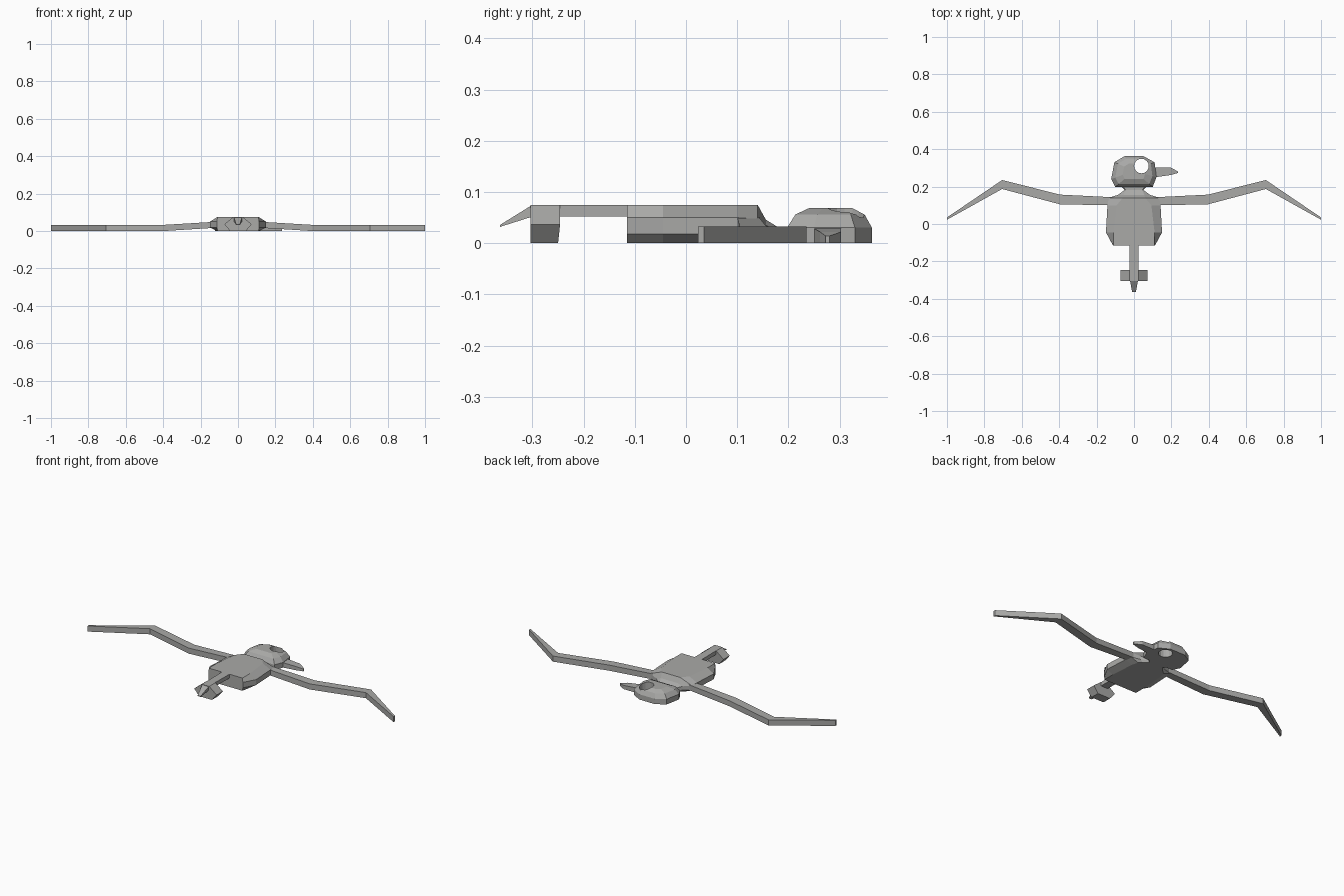
import bpy, bmesh, math

if "Cube" in bpy.data.objects:
    bpy.data.objects.remove(bpy.data.objects["Cube"])

grey = bpy.data.materials.new("plain grey")
grey.diffuse_color = (0.4, 0.4, 0.39, 1)
grey.use_nodes = True
grey.node_tree.nodes["Principled BSDF"].inputs["Base Color"].default_value = grey.diffuse_color


def loft(name, rings, mirror=False):
    """Skin a list of equal-length point rings and cap both ends."""
    bm = bmesh.new()
    vs = [[bm.verts.new(p) for p in r] for r in rings]
    n = len(rings[0])
    for a, b in zip(vs, vs[1:]):
        for i in range(n):
            j = (i + 1) % n
            bm.faces.new((a[i], a[j], b[j], b[i]))
    bm.faces.new(vs[0])
    bm.faces.new(vs[-1])
    bmesh.ops.remove_doubles(bm, verts=bm.verts, dist=1e-5)
    if mirror:
        dup = bmesh.ops.duplicate(bm, geom=bm.verts[:] + bm.edges[:] + bm.faces[:])
        for v in dup["geom"]:
            if isinstance(v, bmesh.types.BMVert):
                v.co.x *= -1
    bmesh.ops.recalc_face_normals(bm, faces=bm.faces)
    me = bpy.data.meshes.new(name)
    bm.to_mesh(me)
    bm.free()
    me.materials.append(grey)
    ob = bpy.data.objects.new(name, me)
    bpy.context.collection.objects.link(ob)
    return ob


def box_x(x, y0, y1, z0, z1):
    return [(x, y0, z0), (x, y1, z0), (x, y1, z1), (x, y0, z1)]


def box_y(y, w, z0, z1):
    return [(-w, y, z0), (w, y, z0), (w, y, z1), (-w, y, z1)]


def body_ring(y, xt, zt, xs, z2, z1, xb):
    half = [(xb, y, 0), (xs, y, z1), (xs, y, z2), (xt, y, zt)]
    return half + [(-x, yy, z) for x, yy, z in reversed(half)]


# Faceted body running into the neck
loft("body_and_neck", [body_ring(*s) for s in (
    (-0.115, 0.11, 0.075, 0.112, 0.05, 0.018, 0.11),
    (-0.045, 0.11, 0.075, 0.15, 0.05, 0.018, 0.11),
    (0.10, 0.093, 0.075, 0.142, 0.05, 0.018, 0.10),
    (0.14, 0.06, 0.075, 0.135, 0.047, 0.018, 0.09),
    (0.156, 0.055, 0.046, 0.085, 0.035, 0.015, 0.07),
    (0.182, 0.045, 0.03, 0.05, 0.022, 0.01, 0.045),
    (0.215, 0.07, 0.03, 0.08, 0.022, 0.01, 0.07))])

# Long bent wings
loft("wings", [
    box_x(0.11, 0.10, 0.143, 0.018, 0.05),
    box_x(0.395, 0.105, 0.157, 0, 0.033),
    box_x(0.705, 0.187, 0.235, 0, 0.033),
    box_x(1.0, 0.023, 0.035, 0, 0.033)], mirror=True)

# Domed head with a round eye hole straight through
outline = [(-0.10, 0.198), (0.10, 0.198), (0.12, 0.25), (0.11, 0.33),
           (0.05, 0.363), (-0.05, 0.363), (-0.105, 0.33), (-0.122, 0.24)]
head = loft("head", [[(x * s, 0.285 + (y - 0.285) * s, z) for x, y in outline]
                     for s, z in ((1, 0), (1, 0.031), (0.82, 0.056), (0.5, 0.069))])
cutter = loft("eye_cutter", [[(0.04 + 0.039 * math.cos(a * math.pi / 8),
                              0.31 + 0.039 * math.sin(a * math.pi / 8), z)
                             for a in range(16)] for z in (-0.1, 0.2)])
mod = head.modifiers.new("eye_hole", 'BOOLEAN')
mod.object = cutter
mod.operation = 'DIFFERENCE'
mod.solver = 'EXACT'
bpy.context.view_layer.objects.active = head
bpy.ops.object.modifier_apply(modifier=mod.name)
bpy.data.objects.remove(cutter)

# Beak pointing to the side
loft("beak", [
    box_x(0.10, 0.248, 0.303, 0, 0.03),
    box_x(0.195, 0.262, 0.303, 0, 0.022),
    box_x(0.236, 0.273, 0.28, 0, 0.014)])

# Tail bar with a drooping tip
loft("tail", [
    box_y(-0.10, 0.025, 0.052, 0.075),
    box_y(-0.30, 0.022, 0.052, 0.075),
    box_y(-0.363, 0.01, 0.032, 0.036)])

# Hexagonal block under the end of the tail
hexagon = [(-0.042, 0), (0.042, 0), (0.073, 0.037), (0.025, 0.075),
           (-0.025, 0.075), (-0.073, 0.037)]
loft("tail_block", [[(x, y0 if z > 0 else y1, z) for x, z in hexagon]
                    for y0, y1 in ((-0.304, -0.304), (-0.246, -0.25))])
